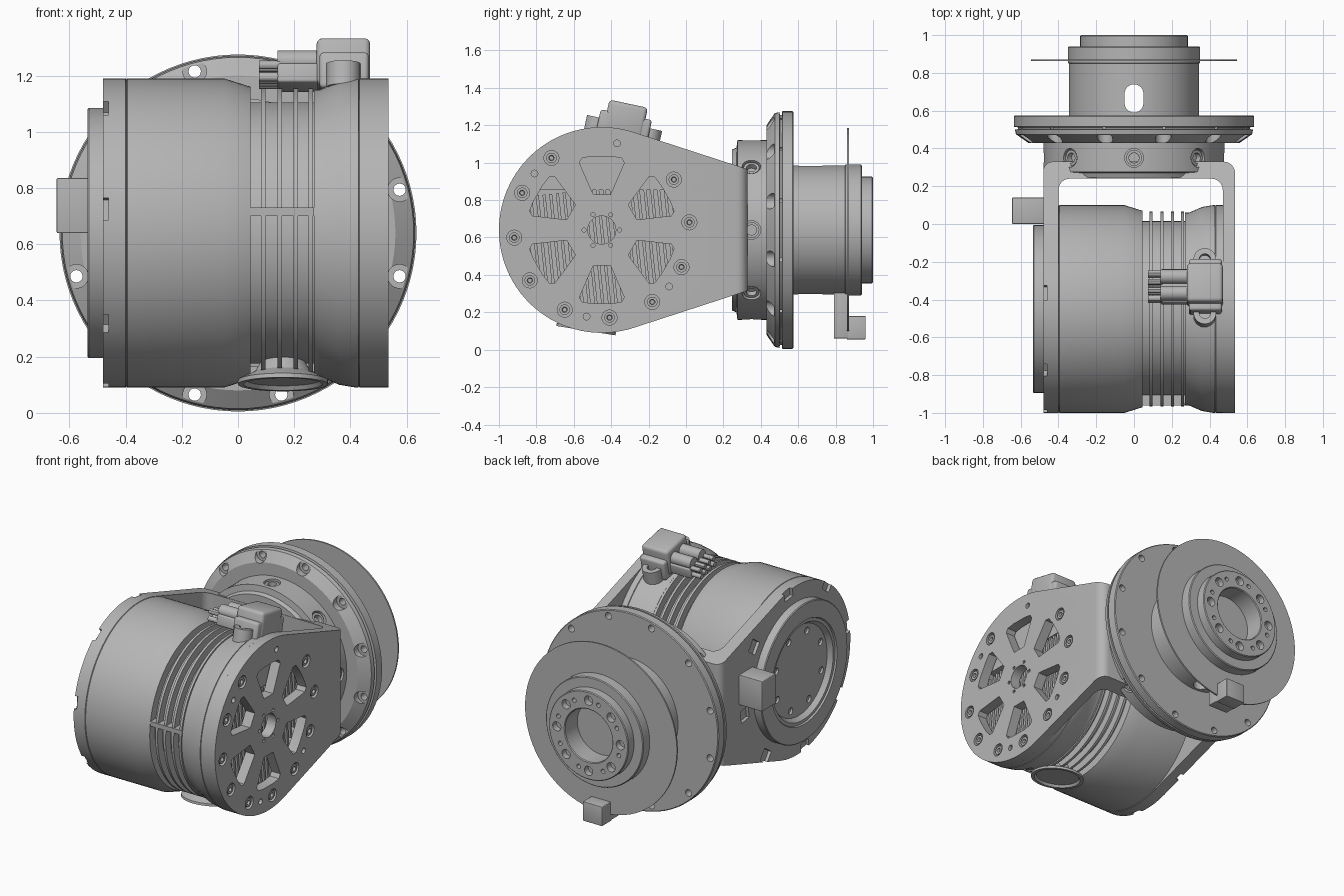
import bpy, bmesh, math
from math import sin, cos, pi, radians
from mathutils import Matrix, Vector

old = bpy.data.objects.get("Cube")
if old:
    bpy.data.objects.remove(old, do_unlink=True)

grey = bpy.data.materials.new("machined_grey")
grey.use_nodes = True
COLOUR = (0.46, 0.46, 0.46, 1)
grey.diffuse_color = COLOUR
grey.node_tree.nodes["Principled BSDF"].inputs["Base Color"].default_value = COLOUR

CY, CZ, R = -0.45, 0.64, 0.55      # motor axis and radius
MOTOR = Vector((0, CY, CZ))
FLANGE = Vector((0, 0, CZ))
parts = []


def finish(name, bm):
    bmesh.ops.recalc_face_normals(bm, faces=bm.faces)
    mesh = bpy.data.meshes.new(name)
    bm.to_mesh(mesh)
    bm.free()
    mesh.materials.append(grey)
    ob = bpy.data.objects.new(name, mesh)
    bpy.context.collection.objects.link(ob)
    parts.append(ob)
    return ob


def lathe(name, profile, axis="X", centre=MOTOR, seg=96):
    """Revolve (along, radius) points; zero radius closes on the axis."""
    bm = bmesh.new()
    rings = []
    for t, r in profile:
        ring = []
        for i in range(seg if r else 1):
            a = 2 * pi * i / seg
            u, v = r * cos(a), r * sin(a)
            p = {"X": (t, u, v), "Y": (u, t, v), "Z": (u, v, t)}[axis]
            ring.append(bm.verts.new(centre + Vector(p)))
        rings.append(ring)
    for a, b in zip(rings, rings[1:]):
        for i in range(seg):
            j = (i + 1) % seg
            quad = [a[i % len(a)], a[j % len(a)], b[j % len(b)], b[i % len(b)]]
            bm.faces.new(list(dict.fromkeys(quad)))
    return finish(name, bm)


def rod(name, axis, centre, start, end, r, seg=24):
    return lathe(name, [(start, 0), (start, r), (end, r), (end, 0)], axis, Vector(centre), seg)


def box(name, lo, hi, bevel=0):
    lo, hi = Vector(lo), Vector(hi)
    bm = bmesh.new()
    bmesh.ops.create_cube(bm, size=1)
    bmesh.ops.scale(bm, vec=hi - lo, verts=bm.verts)
    bmesh.ops.translate(bm, vec=(lo + hi) / 2, verts=bm.verts)
    if bevel:
        bmesh.ops.bevel(bm, geom=bm.edges[:], offset=bevel, segments=3, profile=0.5, affect="EDGES")
    return finish(name, bm)


def prism(name, outline, lo, hi, place):
    """Extrude a 2D outline; place(u, v, w) gives the 3D point."""
    bm = bmesh.new()
    face = bm.faces.new([bm.verts.new(place(u, v, lo)) for u, v in outline])
    top = bmesh.ops.extrude_face_region(bm, geom=[face])["geom"]
    shift = Vector(place(0, 0, hi)) - Vector(place(0, 0, lo))
    bmesh.ops.translate(bm, vec=shift, verts=[g for g in top if isinstance(g, bmesh.types.BMVert)])
    return finish(name, bm)


def side(u, v, w):
    return (w, u, v)


def cut(target, cutters, operation="DIFFERENCE"):
    for c in cutters:
        mod = target.modifiers.new("cut", "BOOLEAN")
        mod.operation, mod.solver, mod.object = operation, "EXACT", c
    target.data = bpy.data.meshes.new_from_object(
        target.evaluated_get(bpy.context.evaluated_depsgraph_get()))
    target.modifiers.clear()
    for c in cutters:
        parts.remove(c)
        bpy.data.objects.remove(c, do_unlink=True)


def turn(ob, degrees, centre, axis="X"):
    ob.data.transform(Matrix.Translation(centre) @ Matrix.Rotation(radians(degrees), 4, axis)
                      @ Matrix.Translation(-centre))
    return ob


def polar(deg, r):
    return r * cos(radians(deg)), r * sin(radians(deg))


def arc(cx, cy, r, a0, a1, n):
    return [(cx + r * cos(radians(a0 + (a1 - a0) * i / n)),
             cy + r * sin(radians(a0 + (a1 - a0) * i / n))) for i in range(n + 1)]


# Motor housing with a tapered finned waist and an open fan end
lathe("motor_housing", [(-0.42, 0), (-0.42, R), (-0.40, R), (-0.397, 0.545), (-0.394, R), (-0.05, R),
      (0.045, 0.52), (0.045, 0.465), (0.27, 0.465), (0.27, 0.51), (0.29, 0.51), (0.36, 0.54), (0.42, R),
      (0.428, R), (0.43, 0.545), (0.433, R), (0.475, R), (0.475, 0.43), (0.41, 0.43), (0.41, 0)])
for x in (0.09, 0.148, 0.205, 0.258):
    lathe("cooling_fin", [(x - 0.008, 0.46), (x - 0.008, 0.515), (x + 0.008, 0.515),
                          (x + 0.008, 0.46), (x - 0.008, 0.46)])
box("fin_crossbar", (0.04, CY - 0.512, 0.70), (0.27, CY - 0.45, 0.73))

# Flared pad under the fins
turn(lathe("bottom_pad", [(-0.45, 0), (-0.45, 0.07), (-0.50, 0.10), (-0.53, 0.16), (-0.545, 0.16),
     (-0.545, 0.14), (-0.53, 0.13), (-0.53, 0)], "Z", MOTOR + Vector((0.16, 0, 0)), 48), -9, MOTOR)

# Fork bracket: plan profile crossed with the tapered side outline
plan = ([(-0.48, -1.1)] + arc(-0.43, 0.28, 0.05, 180, 90, 6) + arc(0.475, 0.27, 0.06, 90, 0, 6)
        + [(0.535, -1.1), (0.47, -1.1)] + arc(0.41, 0.18, 0.06, 0, 90, 6)
        + arc(-0.34, 0.18, 0.06, 90, 180, 6) + [(-0.40, -1.1)])
bracket = prism("fork_bracket", plan, 0, 1.3, lambda u, v, w: (u, v, w))
outline = arc(CY, CZ, R, 72, 288, 64) + [(0.36, 0.325), (0.36, 0.955)]
cut(bracket, [prism("outline", outline, -0.6, 0.6, side)], "INTERSECT")

# Vent windows, bolt holes and rim notches in the bracket
cutters = [rod("hole", "X", MOTOR, 0.44, 0.56, 0.075, 32)]
for k in range(6):
    window = [(0.19, -0.045), (0.21, -0.055), (0.36, -0.12), (0.385, -0.105), (0.393, -0.05),
              (0.393, 0.05), (0.385, 0.105), (0.36, 0.12), (0.21, 0.055), (0.19, 0.045)]
    shape = prism("window", [(CY + u, CZ + v) for u, v in window], 0.44, 0.56, side)
    cutters.append(turn(shape, 30 + 60 * k, MOTOR))
    u, v = polar(60 * k, 0.095)
    cutters.append(rod("hole", "X", MOTOR + Vector((0, u, v)), 0.515, 0.56, 0.011, 12))
for k in range(10):
    u, v = polar(125 + 30 * k, 0.47)
    spot = MOTOR + Vector((0, u, v))
    cutters.append(rod("hole", "X", spot, 0.51, 0.56, 0.04))
    lathe("arm_bolt", [(0.49, 0), (0.515, 0.014), (0.53, 0.014), (0.53, 0.028), (0.49, 0.028)], "X", spot, 24)
for deg in (80, 140, 260, 320):
    u, v = polar(deg, 0.47)
    cutters.append(rod("hole", "X", MOTOR + Vector((0, u, v)), 0.515, 0.56, 0.018, 16))
for k in range(8):
    notch = box("notch", (-0.5, CY + 0.50, CZ - 0.04), (-0.46, CY + 0.58, CZ + 0.04))
    cutters.append(turn(notch, 36 + 45 * k, MOTOR))
cut(bracket, cutters)

# Slatted fan grille behind the windows
for i in range(-11, 12):
    y = i * 0.036
    h = math.sqrt(0.42 ** 2 - y * y)
    slat = box("fan_slat", (0.405, CY + y - 0.008, CZ - h), (0.455, CY + y + 0.008, CZ + min(h, 0.22)))
    turn(slat, 6, MOTOR)
chord = arc(CY, CZ, 0.43, 30, 150, 24)
prism("fan_cover", chord, 0.405, 0.46, side)

# Drive cap on the other arm, with a recessed bolted face
cap = lathe("drive_cap", [(-0.47, 0), (-0.47, 0.445), (-0.53, 0.445), (-0.535, 0.44), (-0.535, 0.335),
                          (-0.525, 0.33), (-0.525, 0.31), (-0.495, 0.29), (-0.495, 0)])
cutters = []
for k in range(8):
    u, v = polar(45 * k + 20, 0.245)
    cutters.append(rod("hole", "X", MOTOR + Vector((0, u, v)), -0.51, -0.48, 0.022, 16))
cut(cap, cutters)
box("cable_outlet", (-0.645, 0, 0.64), (-0.47, 0.14, 0.835), 0.004)

# Connector riding on top of the housing, tilted about the motor axis
lo = CZ
conn = [box("connector_base", (0.29, CY - 0.14, lo + 0.50), (0.465, CY + 0.14, lo + 0.63), 0.015),
        box("connector_body", (0.28, CY - 0.105, lo + 0.52), (0.47, CY + 0.105, lo + 0.69), 0.02),
        box("connector_socket", (0.14, CY - 0.09, lo + 0.53), (0.29, CY + 0.09, lo + 0.60), 0.01)]
for s in (-1, 1):
    spot = Vector((0.375, CY + s * 0.145, lo))
    ear = rod("connector_ear", "Z", spot, 0.50, 0.585, 0.06, 32)
    cut(ear, [rod("hole", "Z", spot, 0.545, 0.6, 0.03)])
    conn.append(ear)
    conn.append(rod("connector_plug", "X", (0, CY + s * 0.045, lo + 0.615), 0.14, 0.30, 0.038))
    for k in range(4):
        spot = (0, CY - 0.07 + 0.045 * k, lo + 0.575 + s * 0.022)
        conn.append(rod("connector_pin", "X", spot, 0.075, 0.15, 0.016, 12))
for ob in conn:
    turn(ob, -12, MOTOR)

# Round hub joining the bracket to the flange
hub = lathe("bracket_hub", [(0.245, 0), (0.245, 0.43), (0.27, 0.44), (0.275, 0.48), (0.44, 0.48),
                            (0.44, 0)], "Y", FLANGE)
cutters = [rod("hole", "Z", (0, 0.35, 0), 0.1, 1.2, 0.026)]
for k in range(8):
    cutters.append(turn(rod("hole", "Z", (0, 0.35, CZ), 0.44, 0.52, 0.05), 45 * k, FLANGE, "Y"))
cut(hub, cutters)
for k in range(8):
    bolt = lathe("hub_bolt", [(0.43, 0.027), (0.47, 0.027), (0.47, 0.042), (0.43, 0.042), (0.43, 0.027)],
                 "Z", Vector((0, 0.35, CZ)), 24)
    turn(bolt, 45 * k, FLANGE, "Y")

# Mounting flange with bolt pockets and through holes
flange = lathe("mounting_flange", [(0.43, 0), (0.43, 0.56), (0.475, 0.625), (0.50, 0.63), (0.502, 0.615),
               (0.512, 0.615), (0.515, 0.635), (0.57, 0.635), (0.575, 0.63), (0.575, 0)], "Y", FLANGE)
cutters = []
for k in range(12):
    u, v = polar(15 + 30 * k, 0.595)
    spot = FLANGE + Vector((u, 0, v))
    cutters += [rod("hole", "Y", spot, 0.40, 0.47, 0.042), rod("hole", "Y", spot, 0.46, 0.6, 0.022, 16)]
cut(flange, cutters)

# Hollow output shaft with side slot and bolt circle
shaft = lathe("output_shaft", [(0.57, 0), (0.57, 0.345), (0.85, 0.345), (0.852, 0.35), (0.935, 0.35),
              (0.94, 0.345), (0.94, 0.285), (0.995, 0.285), (1.0, 0.28), (1.0, 0.175), (0.995, 0.17),
              (0.58, 0.17), (0.58, 0)], "Y", FLANGE)
slot = arc(0, 0.69, 0.05, 0, 180, 12) + arc(0, 0.64, 0.05, 180, 360, 12)
cutters = [prism("slot", slot, 0.1, 1.2, lambda u, v, w: (u, v, w))]
for k in range(8):
    for deg, r in ((45 * k, 0.03), (45 * k + 18, 0.014)):
        u, v = polar(deg, 0.228)
        cutters.append(rod("hole", "Y", FLANGE + Vector((u, 0, v)), 0.96, 1.05, r, 16))
cut(shaft, cutters)

# Thin encoder disc with its reader
rod("encoder_disc", "Y", FLANGE, 0.862, 0.872, 0.545, 96)
box("reader_arm", (-0.07, 0.79, 0.06), (0.07, 0.865, 0.32), 0.004)
box("reader_head", (-0.07, 0.86, 0.055), (0.07, 0.96, 0.18), 0.004)

# Smooth curved surfaces, keeping crisp edges
bpy.ops.object.select_all(action="DESELECT")
for ob in parts:
    ob.select_set(True)
bpy.context.view_layer.objects.active = bracket
bpy.ops.object.shade_smooth_by_angle(angle=radians(30))
